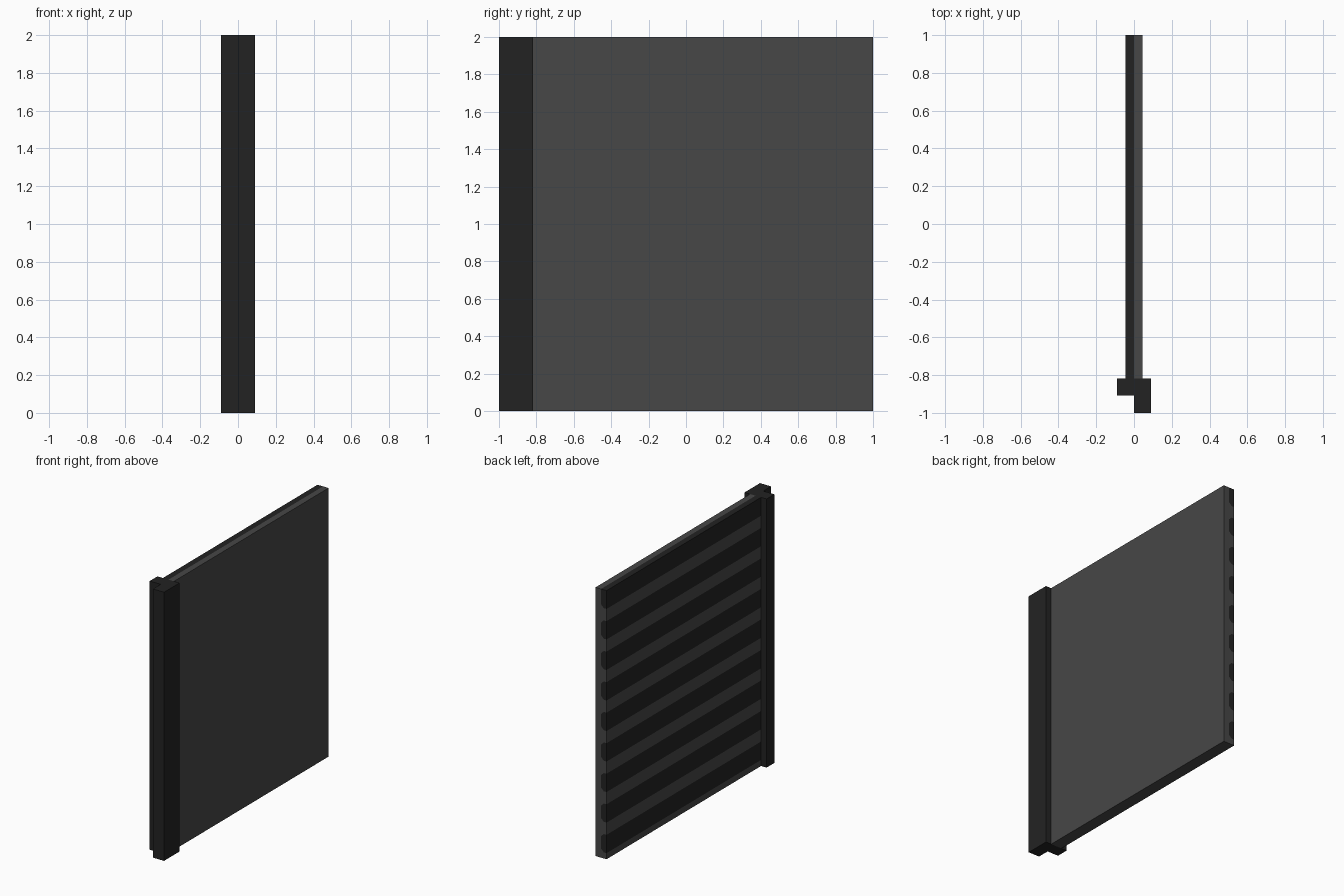
import bpy, bmesh

if "Cube" in bpy.data.objects:
    bpy.data.objects.remove(bpy.data.objects["Cube"])

U = 1 / 11          # base module: 22 modules = 2 units
H = 2.0             # full height
HALF = U / 2        # half thickness of the panel
CH = U / 4          # chamfer at the inner corners of the slats
SLATS = 9
PITCH = 2.5 * U


def material(name, value):
    m = bpy.data.materials.new(name)
    m.diffuse_color = (value, value, value, 1)
    m.use_nodes = True
    m.node_tree.nodes["Principled BSDF"].inputs["Base Color"].default_value = m.diffuse_color
    return m


dark = material("dark grey", 0.0165)
grey = material("mid grey", 0.063)


def prisms(name, profiles, axis, mat):
    """Extrude closed flat profiles (3D points) along axis into one object."""
    bm = bmesh.new()
    for pts in profiles:
        face = bm.faces.new([bm.verts.new(p) for p in pts])
        ext = bmesh.ops.extrude_face_region(bm, geom=[face], use_keep_orig=True)
        moved = [g for g in ext["geom"] if isinstance(g, bmesh.types.BMVert)]
        bmesh.ops.translate(bm, verts=moved, vec=axis)
    bmesh.ops.recalc_face_normals(bm, faces=bm.faces)
    me = bpy.data.meshes.new(name)
    bm.to_mesh(me)
    bm.free()
    me.materials.append(mat)
    ob = bpy.data.objects.new(name, me)
    bpy.context.collection.objects.link(ob)
    return ob


# Slat cross-sections (x, z), bottom to top; the top slat is square at the top
slats = []
for i in range(SLATS):
    z0 = HALF + i * PITCH
    z1 = z0 + 1.5 * U
    pts = [(-HALF, z0), (-CH, z0), (0, z0 + CH)]
    if i < SLATS - 1:
        pts += [(0, z1 - CH), (-CH, z1), (-HALF, z1)]
    else:
        pts += [(0, H), (-HALF, H)]
    slats.append(pts)

# Backing board: grooved profile that holds the slats
board = [(HALF, H), (HALF, 0), (-HALF, 0)]
for pts in slats[:-1]:
    board += pts
board += slats[-1][:-1]

y0 = -1 + 2 * U
run = (0, 1 - y0, 0)
prisms("backing_board", [[(x, y0, z) for x, z in board]], run, grey)
prisms("slats", [[(x, y0, z) for x, z in s] for s in slats], run, dark)

# Stepped corner post
post = [(-U, y0), (-U, y0 - U), (0, y0 - U), (0, -1), (U, -1), (U, y0)]
prisms("corner_post", [[(x, y, 0) for x, y in post]], (0, 0, H), dark)
